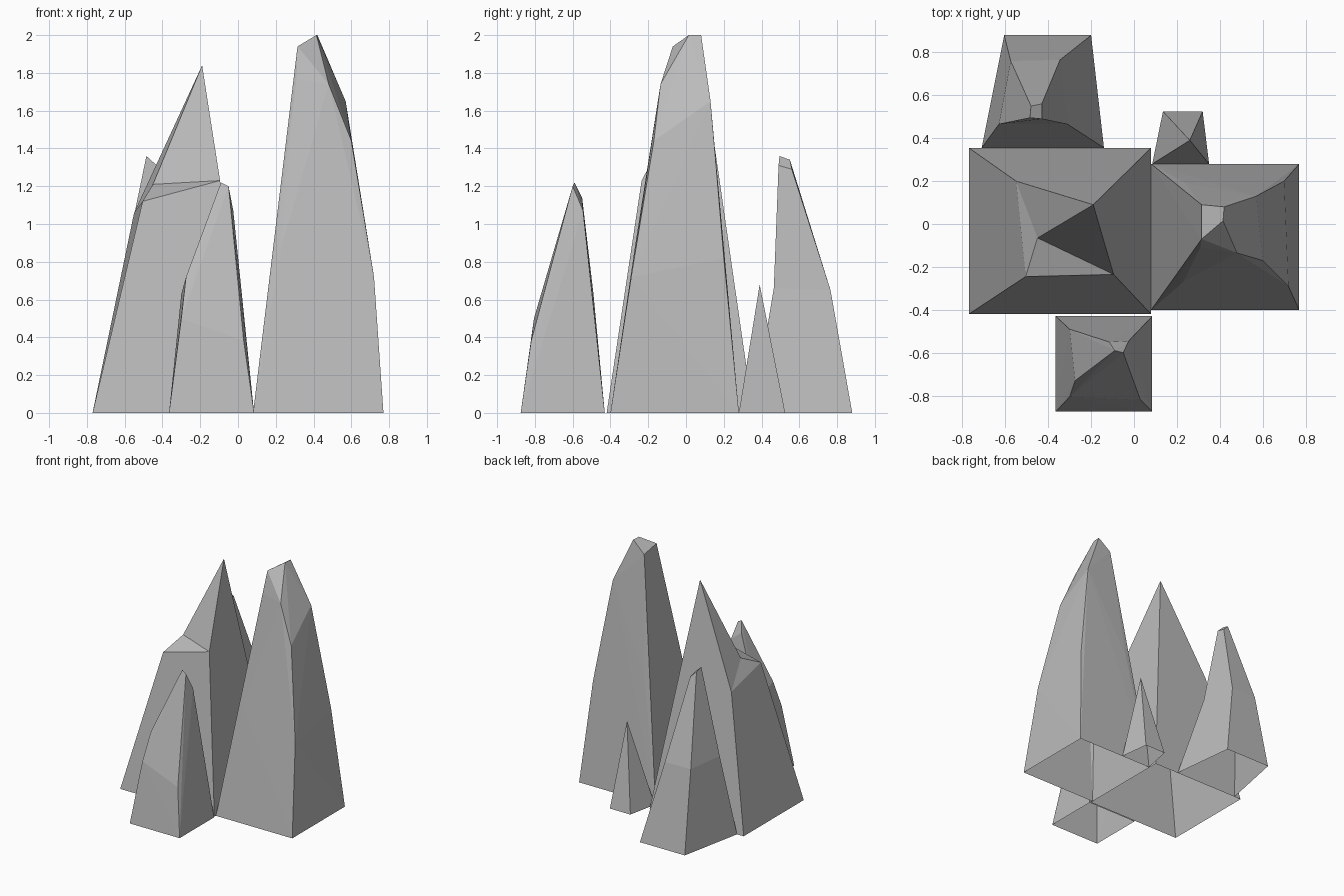
import bpy
import bmesh

default_cube = bpy.data.objects.get("Cube")
if default_cube:
    bpy.data.objects.remove(default_cube, do_unlink=True)

# Single stone colour shared by every spire
stone = bpy.data.materials.new("stone_grey")
stone.use_nodes = True
stone.diffuse_color = (0.5, 0.5, 0.5, 1)
shader = next(n for n in stone.node_tree.nodes if n.type == "BSDF_PRINCIPLED")
shader.inputs["Base Color"].default_value = stone.diffuse_color
shader.inputs["Roughness"].default_value = 0.9


def finish(bm, name):
    """Turn a bmesh into a flat shaded stone object."""
    mesh = bpy.data.meshes.new(name)
    bm.to_mesh(mesh)
    bm.free()
    mesh.materials.append(stone)
    spire = bpy.data.objects.new(name, mesh)
    bpy.context.collection.objects.link(spire)
    return spire


def footprint(left, right, front, back):
    """Ground corners, counter-clockwise from the front left one."""
    return [(left, front, 0), (right, front, 0), (right, back, 0), (left, back, 0)]


def ringed_spire(name, rings, tip=None):
    """Bridge four-cornered rings upwards, closed by a cap or a fan to the tip."""
    bm = bmesh.new()
    loops = [[bm.verts.new(point) for point in ring] for ring in rings]
    for low, high in zip(loops, loops[1:]):
        for i in range(4):
            j = (i + 1) % 4
            bm.faces.new((low[i], low[j], high[j], high[i]))
    top = loops[-1]
    if tip:
        apex = bm.verts.new(tip)
        for i in range(4):
            bm.faces.new((top[i], top[(i + 1) % 4], apex))
    else:
        bm.faces.new(top)
    return finish(bm, name)


def chiselled_spire(name, base, corners):
    """Wrap facets around the corner points and leave the underside open."""
    bm = bmesh.new()
    for point in base + corners:
        bm.verts.new(point)
    bmesh.ops.convex_hull(bm, input=bm.verts[:])
    underside = [f for f in bm.faces if all(v.co.z < 0.001 for v in f.verts)]
    bmesh.ops.delete(bm, geom=underside, context="FACES")
    bmesh.ops.recalc_face_normals(bm, faces=bm.faces[:])
    return finish(bm, name)


# Tallest spire, with a chipped front edge near the summit
chiselled_spire("tall_spire", footprint(0.08, 0.77, -0.4, 0.28), [
    (0.23, -0.27, 0.88), (0.72, -0.29, 0.72), (0.7, 0.2, 0.82), (0.24, 0.19, 0.96),
    (0.31, -0.11, 1.77), (0.6, -0.17, 1.44), (0.57, 0.13, 1.65), (0.48, -0.135, 1.74),
    (0.315, -0.07, 1.94), (0.415, 0.015, 2), (0.42, 0.08, 2), (0.315, 0.09, 1.91),
])

# Broad spire, with a ledge cut into its front
ringed_spire("broad_spire", [
    footprint(-0.77, 0.08, -0.42, 0.355),
    [(-0.505, -0.245, 1.12), (-0.095, -0.235, 1.23), (-0.19, 0.09, 1.84), (-0.55, 0.2, 1.06)],
], tip=(-0.45, -0.065, 1.21))

# Small spire standing in front
chiselled_spire("front_spire", footprint(-0.365, 0.085, -0.875, -0.43), [
    (-0.3, -0.805, 0.5), (0.03, -0.82, 0.38), (-0.275, -0.73, 0.72), (-0.3, -0.49, 0.63),
    (-0.09, -0.59, 1.22), (-0.05, -0.6, 1.2), (-0.025, -0.545, 1.07), (-0.115, -0.55, 1.14),
])

# Leaning spire at the back
ringed_spire("back_spire", [
    [(-0.71, 0.355, 0), (-0.14, 0.355, 0), (-0.2, 0.88, 0), (-0.605, 0.88, 0)],
    [(-0.63, 0.465, 0.66), (-0.31, 0.465, 0.66), (-0.345, 0.765, 0.65), (-0.575, 0.76, 0.65)],
    [(-0.485, 0.495, 1.36), (-0.43, 0.49, 1.31), (-0.43, 0.56, 1.29), (-0.48, 0.55, 1.34)],
])

# Smallest spire, a plain pointed shard
ringed_spire("back_shard", [
    [(0.085, 0.28, 0), (0.35, 0.28, 0), (0.32, 0.525, 0), (0.135, 0.525, 0)],
], tip=(0.26, 0.39, 0.68))
